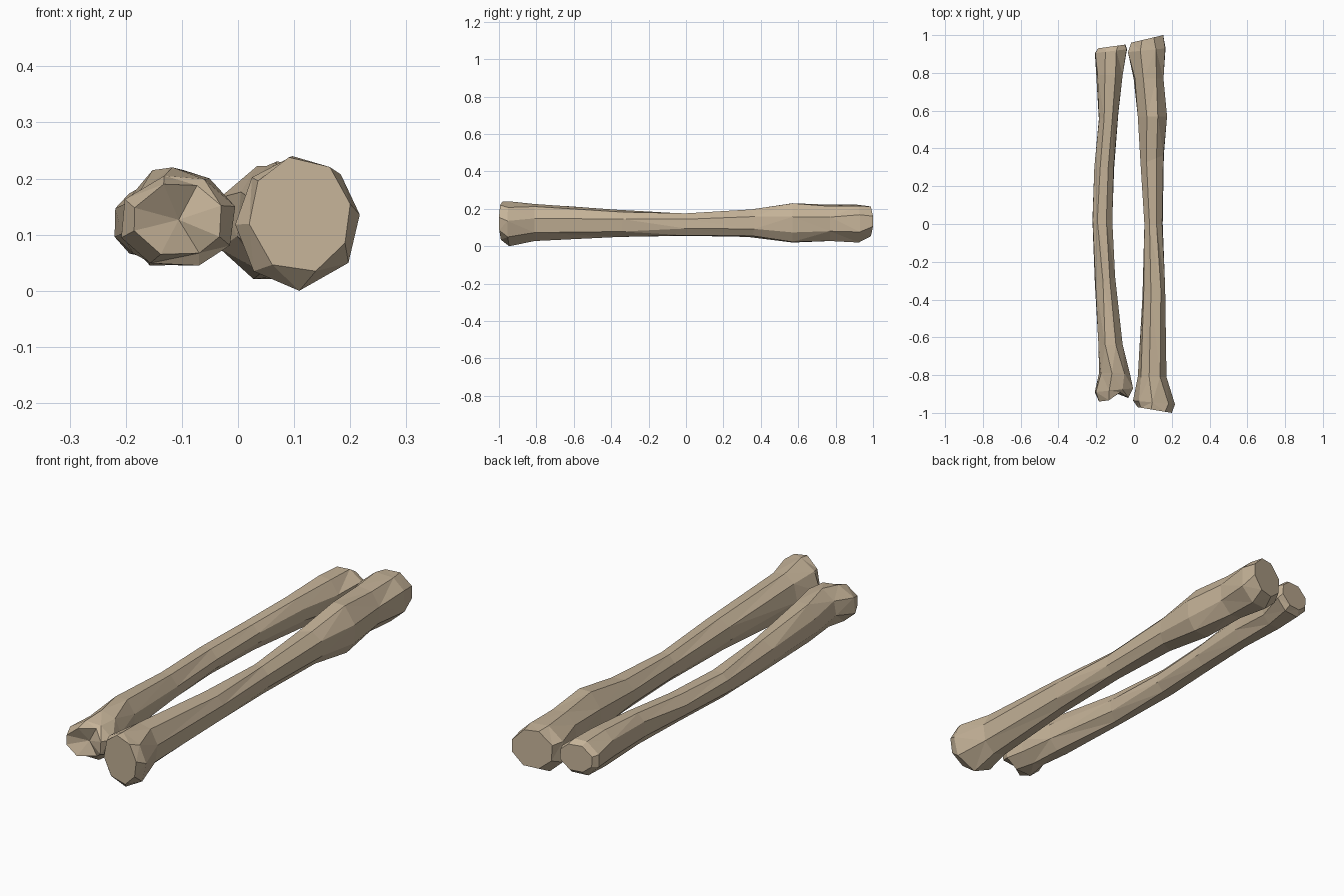
import bpy, bmesh, math, random

if "Cube" in bpy.data.objects:
    bpy.data.objects.remove(bpy.data.objects["Cube"])

bone = bpy.data.materials.new("aged bone")
bone.diffuse_color = (0.56, 0.45, 0.315, 1)
bone.use_nodes = True
bone.node_tree.nodes["Principled BSDF"].inputs["Base Color"].default_value = bone.diffuse_color


def ring(y, x0, x1, z0, z1, phase, rnd, sides, tilt):
    """Irregular polygon stretched to fill the given x and z limits."""
    pts = []
    for i in range(sides):
        a = 2 * math.pi * (i + phase + rnd.uniform(-.12, .12)) / sides
        pts.append((math.cos(a), math.sin(a)))
    lx, hx = min(p[0] for p in pts), max(p[0] for p in pts)
    lz, hz = min(p[1] for p in pts), max(p[1] for p in pts)
    out = []
    for px, pz in pts:
        u, v = (px - lx) / (hx - lx), (pz - lz) / (hz - lz)
        out.append((x0 + u * (x1 - x0), y + tilt * (u - .5),
                    z0 + v * (z1 - z0)))
    return out


def loft_bone(name, rows, seed, sides=8, front_dent=None):
    rnd = random.Random(seed)
    bm = bmesh.new()
    rings = [[bm.verts.new(p) for p in ring(*r[:6], rnd, sides, r[6])] for r in rows]
    # long shaft facets
    for a, b in zip(rings, rings[1:]):
        for i in range(sides):
            j = (i + 1) % sides
            bm.faces.new((a[i], a[j], b[j], b[i]))
    # end faces, the front one optionally hollowed into a saddle
    bm.faces.new(rings[-1])
    if front_dent:
        left, right, depth = front_dent
        for v in rings[0]:
            if left < v.co.x < right:
                v.co.y += depth
        n = len(rings[0])
        c = bm.verts.new((sum(v.co.x for v in rings[0]) / n, rows[0][0] + depth * 1.1,
                          sum(v.co.z for v in rings[0]) / n))
        for i in range(n):
            bm.faces.new((rings[0][i], rings[0][(i + 1) % n], c))
    else:
        bm.faces.new(rings[0])
    bmesh.ops.recalc_face_normals(bm, faces=bm.faces)
    bmesh.ops.triangulate(bm, faces=[f for f in bm.faces if len(f.verts) == 4],
                          quad_method='SHORT_EDGE')
    me = bpy.data.meshes.new(name)
    bm.to_mesh(me)
    bm.free()
    me.materials.append(bone)
    ob = bpy.data.objects.new(name, me)
    bpy.context.collection.objects.link(ob)


# rows: y, x min, x max, z min, z max, phase, tilt of the ring across x
loft_bone("thick_bone", [
    (-.985, .02, .20, .035, .238, .3, -.03),
    (-.945, -.005, .217, .0, .24, .1, -.02),
    (-.81, .02, .172, .028, .226, .2, 0),
    (-.36, .045, .165, .05, .195, .3, .04),
    (0, .055, .152, .056, .176, .5, 0),
    (.34, .035, .158, .05, .197, .6, .05),
    (.57, .02, .175, .02, .23, .5, 0),
    (.77, -.002, .156, .028, .222, .4, 0),
    (.92, -.032, .167, .02, .222, .5, .02),
    (.98, -.015, .155, .05, .215, .5, .04),
], 4)

loft_bone("thin_bone", [
    (-.93, -.185, -.03, .065, .19, .5, .02),
    (-.88, -.208, -.005, .045, .205, .4, .02),
    (-.79, -.185, -.022, .045, .22, .2, 0),
    (-.64, -.188, -.06, .045, .215, .5, 0),
    (-.3, -.207, -.10, .055, .19, .3, .04),
    (.02, -.22, -.115, .065, .175, .5, 0),
    (.3, -.21, -.105, .065, .18, .6, 0),
    (.57, -.186, -.083, .055, .195, .5, .03),
    (.79, -.2, -.06, .045, .205, .4, 0),
    (.915, -.207, -.037, .05, .2, .5, .02),
    (.94, -.19, -.045, .07, .185, .5, .02),
], 9, front_dent=(-.13, -.06, .035))
